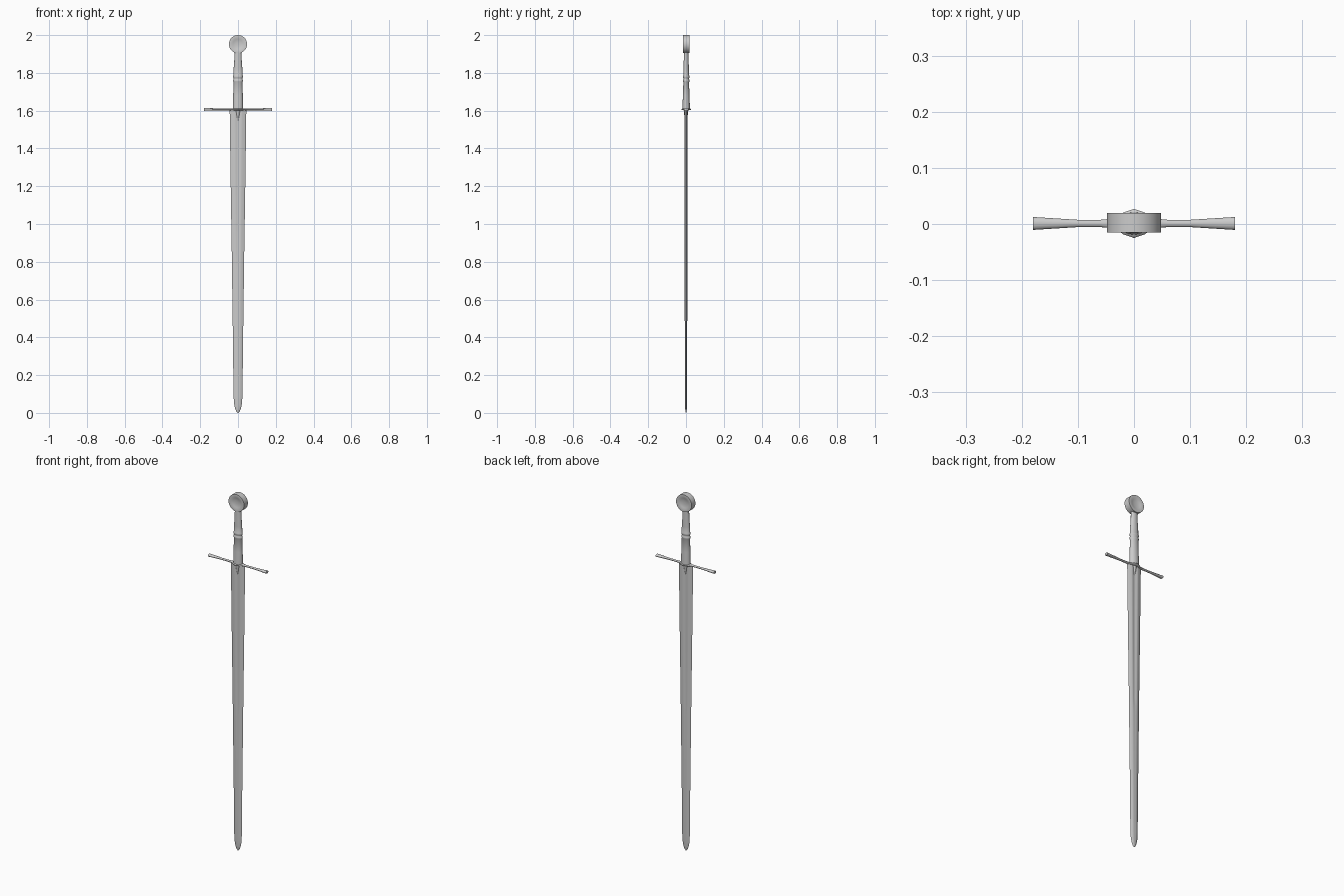
import bpy, bmesh, math
from mathutils import Vector

if "Cube" in bpy.data.objects:
    bpy.data.objects.remove(bpy.data.objects["Cube"])


def finish(name, bm, angle=35):
    bmesh.ops.remove_doubles(bm, verts=bm.verts, dist=1e-5)
    bmesh.ops.recalc_face_normals(bm, faces=bm.faces)
    mesh = bpy.data.meshes.new(name)
    bm.to_mesh(mesh)
    bm.free()
    ob = bpy.data.objects.new(name, mesh)
    bpy.context.collection.objects.link(ob)
    bpy.ops.object.select_all(action='DESELECT')
    ob.select_set(True)
    bpy.context.view_layer.objects.active = ob
    bpy.ops.object.shade_smooth_by_angle(angle=math.radians(angle))
    return ob


def loft(name, rings, angle=35):
    """Skin a list of closed point rings and cap both ends."""
    bm = bmesh.new()
    loops = [[bm.verts.new(p) for p in ring] for ring in rings]
    n = len(loops[0])
    for a, b in zip(loops, loops[1:]):
        for i in range(n):
            j = (i + 1) % n
            bm.faces.new((a[i], a[j], b[j], b[i]))
    bm.faces.new(loops[0])
    bm.faces.new(loops[-1])
    return finish(name, bm, angle)


def oval(a, b, n=24):
    return [(a * math.cos(t), b * math.sin(t))
            for t in (2 * math.pi * i / n for i in range(n))]


# blade: lens section with a shallow fuller fading out near mid length
def blade_ring(z, w, t, f):
    q = [(1, 0), (0.75, 0.5), (0.5, 0.85), (0.36, 1), (0.18, 1 - 0.35 * f)]
    mid = 1 - 0.45 * f
    half = q + [(0, mid)] + [(-x, y) for x, y in reversed(q)]
    pts = half + [(x, -y) for x, y in reversed(half[1:-1])]
    return [(x * w, y * t, z) for x, y in pts]


blade = [(1.605, 0.044, 0.0085, 1), (1.2, 0.0385, 0.0075, 1),
         (0.85, 0.033, 0.007, 1), (0.77, 0.032, 0.007, 0),
         (0.4, 0.027, 0.0065, 0), (0.09, 0.0235, 0.006, 0),
         (0.05, 0.021, 0.0055, 0), (0.025, 0.016, 0.0045, 0),
         (0.008, 0.009, 0.003, 0), (0.0, 0.001, 0.0005, 0)]
loft("blade", [blade_ring(*r) for r in blade])

# small wedge where the blade meets the guard
loft("blade_collar", [[(x, y, z) for x, y in oval(a, b, 12)] for z, a, b in
                      [(1.605, 0.014, 0.012), (1.575, 0.009, 0.009),
                       (1.54, 0.002, 0.004)]])

# crossguard: flared arms with a pointed centre block
arm = [(0, 0.026, 0.006), (0.02, 0.019, 0.006), (0.032, 0.009, 0.0055),
       (0.06, 0.0065, 0.005), (0.1, 0.0065, 0.005),
       (0.14, 0.009, 0.006), (0.18, 0.0115, 0.0075)]
stations = [(-x, b, c) for x, b, c in reversed(arm[1:])] + arm
loft("crossguard", [[(x, y + 0.001, z + 1.607) for y, z in oval(b, c, 16)]
                    for x, b, c in stations])

# grip with a ringed waist
grip = [(1.605, 0.027, 0.020), (1.68, 0.0255, 0.0175), (1.75, 0.0235, 0.015),
        (1.755, 0.026, 0.0175), (1.762, 0.026, 0.0175), (1.766, 0.0235, 0.015),
        (1.772, 0.0235, 0.015), (1.776, 0.026, 0.0175), (1.783, 0.026, 0.0175),
        (1.788, 0.024, 0.015), (1.82, 0.0235, 0.0145), (1.86, 0.020, 0.013),
        (1.915, 0.0185, 0.012)]
loft("grip", [[(x, y + 0.001, z) for x, y in oval(a, b)] for z, a, b in grip])

# wheel pommel with dished faces
side = [(0.004, 0.0115), (0.016, 0.012), (0.026, 0.0145),
        (0.034, 0.0168), (0.042, 0.0175), (0.048, 0.0172)]
profile = side + [(r, -y) for r, y in reversed(side)]
loft("pommel", [[(x, y + 0.002, z + 1.952) for x, z in oval(r, r, 48)]
                for r, y in profile])
